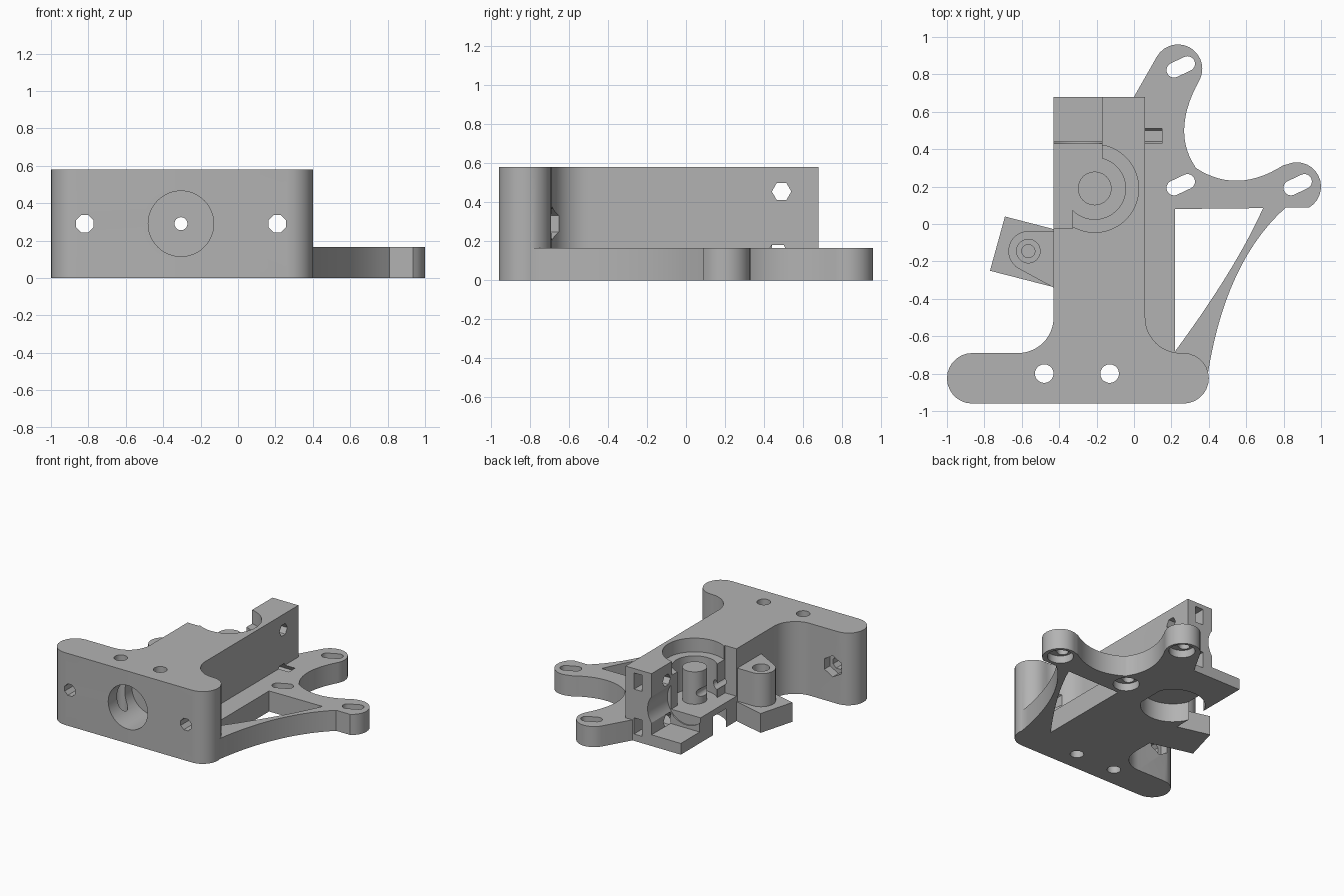
import bpy
import bmesh
from math import sin, cos, radians

if "Cube" in bpy.data.objects:
    bpy.data.objects.remove(bpy.data.objects["Cube"], do_unlink=True)

material = bpy.data.materials.new("plain grey")
grey = (0.45, 0.45, 0.45, 1)
material.diffuse_color = grey
material.use_nodes = True
material.node_tree.nodes["Principled BSDF"].inputs["Base Color"].default_value = grey


def arc(cx, cy, r, start, end, steps=14):
    angles = [radians(start + (end - start) * i / steps) for i in range(steps + 1)]
    return [(cx + r * cos(a), cy + r * sin(a)) for a in angles]


def bend(a, control, b, steps=14):
    result = []
    for i in range(steps + 1):
        t = i / steps
        result.append(tuple((1 - t) ** 2 * p + 2 * t * (1 - t) * q + t * t * s
                            for p, q, s in zip(a, control, b)))
    return result


def circle(cx, cy, r, sides=48, turn=0):
    return arc(cx, cy, r, turn, turn + 360, sides)[:-1]


def rect(left, right, near, far):
    return [(left, near), (right, near), (right, far), (left, far)]


def prism(name, outline, low, high, axis="z"):
    """Extrude an outline along an axis; x takes (y, z) and y takes (x, z)."""
    place = {"z": lambda u, v, w: (u, v, w),
             "x": lambda u, v, w: (w, u, v),
             "y": lambda u, v, w: (u, w, v)}[axis]
    bm = bmesh.new()
    rings = [[bm.verts.new(place(u, v, w)) for u, v in outline] for w in (low, high)]
    for ring in rings:
        bm.faces.new(ring)
    count = len(outline)
    for i in range(count):
        j = (i + 1) % count
        bm.faces.new((rings[0][i], rings[0][j], rings[1][j], rings[1][i]))
    bmesh.ops.recalc_face_normals(bm, faces=bm.faces)
    mesh = bpy.data.meshes.new(name)
    bm.to_mesh(mesh)
    bm.free()
    mesh.materials.append(material)
    obj = bpy.data.objects.new(name, mesh)
    bpy.context.collection.objects.link(obj)
    return obj


def combine(target, tool, operation):
    mod = target.modifiers.new("combine", "BOOLEAN")
    mod.operation = operation
    mod.solver = "EXACT"
    mod.object = tool
    bpy.context.view_layer.objects.active = target
    bpy.ops.object.modifier_apply(modifier=mod.name)
    bpy.data.objects.remove(tool, do_unlink=True)


def add(*args):
    combine(body, prism("addition", *args), "UNION")


def cut(*args):
    combine(body, prism("cutter", *args), "DIFFERENCE")


# T-shaped main body with rounded bar and fillets
height, plate_top = 0.58, 0.165
outline = arc(0.265, -0.825, 0.135, -90, 90)
outline += arc(0.25, -0.5, 0.19, 270, 180)
outline += [(0.06, 0.68), (-0.43, 0.68)]
outline += arc(-0.62, -0.5, 0.19, 0, -90)
outline += arc(-0.865, -0.825, 0.135, 90, 270)
body = prism("extruder_body", outline, 0, height)

# Drive gear chamber, open towards the left, and stepped rear shelf
gear = (-0.21, 0.19)
cut(rect(-0.6, -0.17, 0.44, 0.8), 0.09, 0.7)
cut(rect(-0.6, -0.17, 0.19, 0.5), 0.2, 0.7)
cut(rect(-0.6, -0.33, -0.025, 0.3), 0.2, 0.7)
cut(circle(*gear, 0.165), 0.2, 0.7)
cut(circle(*gear, 0.235), 0.47, 0.7)
cut(circle(*gear, 0.235), -0.1, 0.15)
add(circle(*gear, 0.09), 0.17, 0.46)
cut(circle(-0.31, 0.29, 0.175), 0.43, 0.8, "y")

# Motor mounting plate with two lugs
plate = [(0, -0.75)]
plate += bend((0.395, -0.8), (0.49, -0.2), (0.81, 0.087))
plate += arc(0.87, 0.2, 0.13, -60, 115)
plate += bend((0.8, 0.315), (0.55, 0.155), (0.33, 0.3))
plate += bend((0.325, 0.31), (0.2, 0.5), (0.35, 0.769))
plate += arc(0.235, 0.83, 0.13, -25, 150)
plate += [(0, 0.68), (0, 0.45)]
add(plate, 0, plate_top)
cut([(0.22, 0.08)] + bend((0.22, -0.68), (0.545, -0.24), (0.69, 0.085)), -0.1, 0.3)

# Angled motor slots, counterbored from below
for x, y in ((0.25, 0.84), (0.25, 0.21), (0.875, 0.21)):
    dx, dy = 0.036, 0.017
    slot = arc(x + dx, y + dy, 0.04, -65, 115) + arc(x - dx, y - dy, 0.04, 115, 295)
    cut(slot, -0.1, 0.3)
    cut(circle(x, y, 0.095), -0.1, 0.06)

# Idler hinge: angled foot, round boss and arm
add([(-0.77, -0.25), (-0.4, -0.345), (-0.4, -0.035), (-0.69, 0.04)], 0, 0.155)
arm = arc(-0.565, -0.145, 0.107, 90, 240)
arm += [(-0.43, -0.34), (-0.38, -0.34), (-0.38, -0.038)]
add(arm, 0.15, 0.42)
cut(circle(-0.565, -0.145, 0.063), 0.36, 0.6)
cut(circle(-0.565, -0.145, 0.035), 0.2, 0.6)

# Nozzle socket and filament path
cut(circle(-0.305, 0.29, 0.175), -1.2, -0.66, "y")
cut(circle(-0.305, 0.29, 0.035, 16), -1.2, 0.8, "y")

# Clamp bolts through the bar from above
for x in (-0.48, -0.13):
    cut(circle(x, -0.8, 0.05, 20), -0.1, 0.8)

# Carriage bolts with nut traps behind the bar
for x in (-0.82, 0.21):
    cut(circle(x, 0.29, 0.05, 8, 22.5), -1.2, -0.3, "y")
    cut(circle(x, 0.29, 0.085, 6, 30), -0.76, -0.4, "y")

# Idler tension bolts and their nut slots in the rear wall
cut(circle(0.49, 0.455, 0.05, 6), -0.3, 0.2, "x")
cut(circle(0.47, 0.13, 0.06, 6), -0.17, 0.15, "x")
for z in (0.48, 0.12):
    cut(rect(-0.085, -0.015, z - 0.065, z + 0.065), 0.44, 0.8, "y")

bpy.ops.object.select_all(action="DESELECT")
body.select_set(True)
bpy.context.view_layer.objects.active = body
bpy.ops.object.shade_smooth_by_angle(angle=radians(30))
